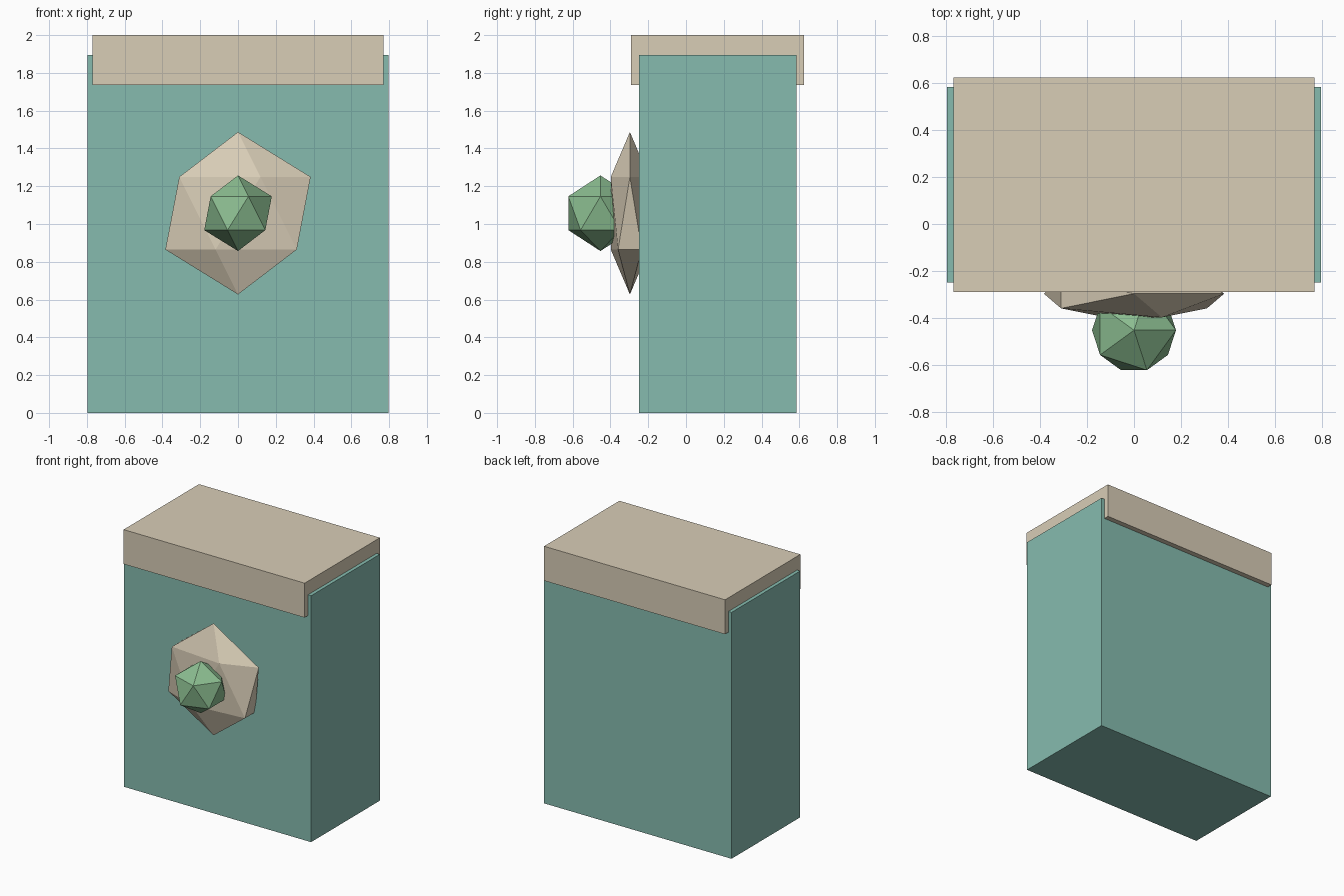
import bpy

if "Cube" in bpy.data.objects:
    bpy.data.objects.remove(bpy.data.objects["Cube"])


def material(name, rgb):
    m = bpy.data.materials.new(name)
    m.diffuse_color = (*rgb, 1)
    m.use_nodes = True
    m.node_tree.nodes["Principled BSDF"].inputs["Base Color"].default_value = m.diffuse_color
    return m


def finish(name, scale, mat):
    ob = bpy.context.object
    ob.name = name
    ob.scale = scale
    ob.data.materials.append(mat)
    bpy.ops.object.transform_apply(location=False, rotation=False, scale=True)
    return ob


def box(name, lo, hi, mat):
    centre = [(a + b) / 2 for a, b in zip(lo, hi)]
    bpy.ops.mesh.primitive_cube_add(size=1, location=centre)
    return finish(name, [b - a for a, b in zip(lo, hi)], mat)


def gem(name, centre, radii, mat):
    bpy.ops.mesh.primitive_ico_sphere_add(subdivisions=1, radius=1, location=centre)
    return finish(name, radii, mat)


teal = material("teal", (0.24, 0.50, 0.43))
beige = material("beige", (0.69, 0.61, 0.47))
green = material("green", (0.26, 0.51, 0.28))

# Tall block and the cap overhanging its front and back
box("body", (-0.797, -0.25, 0), (0.797, 0.585, 1.895), teal)
box("cap", (-0.77, -0.29, 1.735), (0.77, 0.625, 2.0), beige)

# Flattened faceted plate with a faceted knob on the front
gem("front_plate", (0, -0.297, 1.057), (0.43, 0.119, 0.43), beige)
gem("front_knob", (0, -0.453, 1.057), (0.2, 0.2, 0.2), green)
